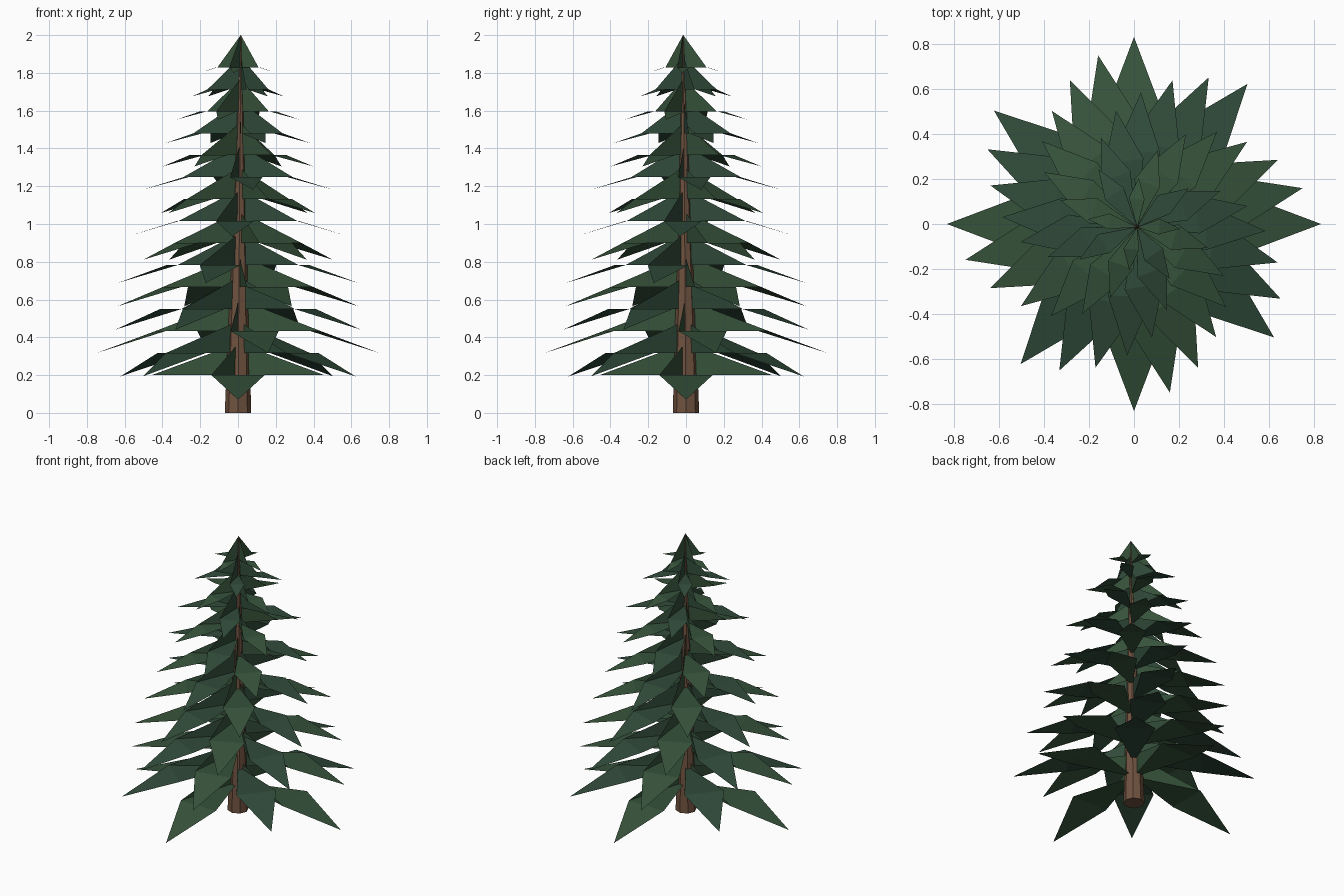
import bpy, bmesh, math
from mathutils import Vector

if "Cube" in bpy.data.objects:
    bpy.data.objects.remove(bpy.data.objects["Cube"])

LEAN = Vector((0.015, -0.015, 0))   # the tree top leans very slightly
UP = Vector((0, 0, 1))
# branch reach of each tier, bottom to top
REACH = [.83, .80, .765, .73, .70, .66, .62, .585, .55, .51, .46, .41, .345, .29, .205]


def material(name, rgb):
    m = bpy.data.materials.new(name)
    m.diffuse_color = (*rgb, 1)
    m.use_nodes = True
    m.node_tree.nodes["Principled BSDF"].inputs["Base Color"].default_value = m.diffuse_color
    return m


def finish(bm, name, mat):
    me = bpy.data.meshes.new(name)
    bm.to_mesh(me)
    bm.free()
    me.materials.append(mat)
    ob = bpy.data.objects.new(name, me)
    bpy.context.collection.objects.link(ob)
    return ob


bark = material("bark", (0.16, 0.085, 0.05))
greens = [material("needle_green", (0.037, 0.085, 0.043)),
          material("needle_dark_green", (0.03, 0.07, 0.042))]

# Trunk: tapered octagonal cone
bm = bmesh.new()
bmesh.ops.create_cone(bm, cap_ends=True, segments=8, radius1=0.07, radius2=0.002, depth=2.0)
for v in bm.verts:
    v.co.z += 1.0
    v.co += LEAN * (v.co.z / 2)
finish(bm, "trunk", bark)

# Branch tiers: four drooping blades with an upright root edge, 39 degrees turn per tier
for i, r in enumerate(REACH):
    z_root, z_fold, z_tip = .37 + .1165 * i, .20 + .1164 * i, .07 + .1235 * i
    bm = bmesh.new()
    for q in range(4):
        a = math.radians(39 * i + 90 * q)
        out = Vector((math.sin(a), math.cos(a), 0))
        side = Vector((out.y, -out.x, 0))
        top, low, left, tip, right = [bm.verts.new(p) for p in (
            LEAN * (z_root / 2) + UP * z_root,
            LEAN * (z_fold / 2) + UP * z_fold,
            out * .55 * r - side * .17 * r + UP * z_fold,
            out * r + UP * z_tip,
            out * .55 * r + side * .17 * r + UP * z_fold)]
        bm.faces.new((top, low, right))
        bm.faces.new((low, left, right))
        bm.faces.new((left, tip, right))
    finish(bm, f"branch_tier_{i + 1}", greens[i % 2])
